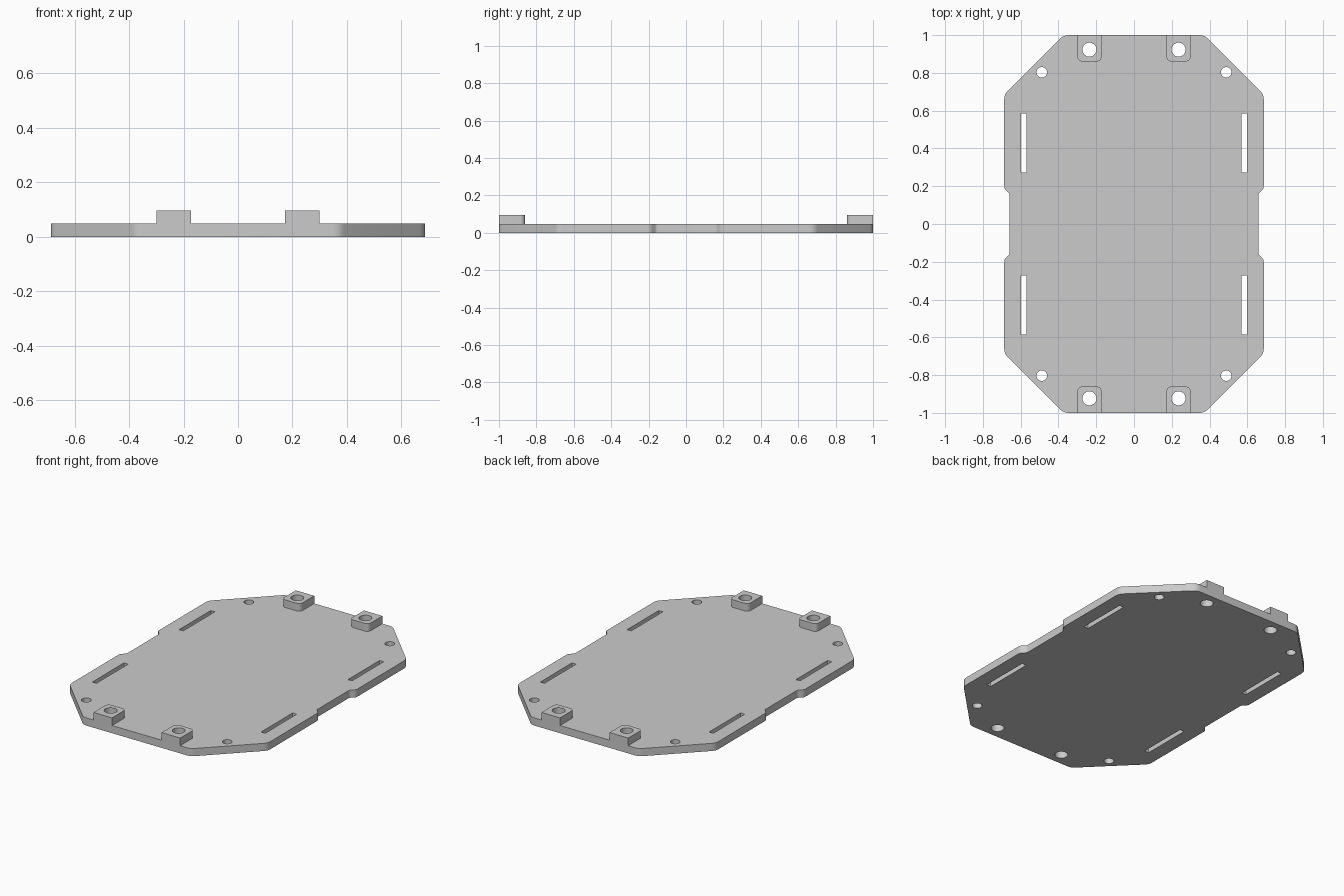
import bpy, bmesh, math
from mathutils import Vector

if "Cube" in bpy.data.objects:
    bpy.data.objects.remove(bpy.data.objects["Cube"], do_unlink=True)

THICK, PAD_TOP = 0.048, 0.096
COLOUR = (0.6, 0.6, 0.6, 1)

grey = bpy.data.materials.new("plain grey")
grey.use_nodes = True
grey.diffuse_color = COLOUR
grey.node_tree.nodes["Principled BSDF"].inputs["Base Color"].default_value = COLOUR


def fillet(corners, steps=6):
    """Round each (x, y, radius) corner of a closed outline."""
    out = []
    for i, (x, y, r) in enumerate(corners):
        p = Vector((x, y))
        if r == 0:
            out.append(p)
            continue
        a = (Vector(corners[i - 1][:2]) - p).normalized()
        b = (Vector(corners[(i + 1) % len(corners)][:2]) - p).normalized()
        half = a.angle(b) / 2
        centre = p + (a + b).normalized() * (r / math.sin(half))
        start = p + a * (r / math.tan(half)) - centre
        end = p + b * (r / math.tan(half)) - centre
        for k in range(steps + 1):
            out.append(centre + start.lerp(end, k / steps).normalized() * r)
    return out


def prism(name, outline, z0, z1):
    """Extrude a flat outline into a closed solid."""
    bm = bmesh.new()
    face = bm.faces.new([bm.verts.new((p[0], p[1], z0)) for p in outline])
    moved = bmesh.ops.extrude_face_region(bm, geom=[face], use_keep_orig=True)["geom"]
    verts = [v for v in moved if isinstance(v, bmesh.types.BMVert)]
    bmesh.ops.translate(bm, verts=verts, vec=(0, 0, z1 - z0))
    bmesh.ops.recalc_face_normals(bm, faces=bm.faces)
    mesh = bpy.data.meshes.new(name)
    bm.to_mesh(mesh)
    bm.free()
    mesh.materials.append(grey)
    obj = bpy.data.objects.new(name, mesh)
    bpy.context.collection.objects.link(obj)
    return obj


def circle(x, y, r, n=32):
    return [(x + r * math.cos(math.tau * k / n), y + r * math.sin(math.tau * k / n)) for k in range(n)]


def combine(body, tool, operation):
    """Merge or cut a solid into the body and discard the tool."""
    mod = body.modifiers.new("join", "BOOLEAN")
    mod.operation, mod.solver, mod.object = operation, "EXACT", tool
    bpy.context.view_layer.objects.active = body
    bpy.ops.object.modifier_apply(modifier=mod.name)
    bpy.data.objects.remove(tool, do_unlink=True)


# Plate: one quarter of the outline, mirrored around
quarter = [(0.658, 0.16, 0.02), (0.687, 0.189, 0.03), (0.687, 0.685, 0.06), (0.372, 1.0, 0.06)]
right_half = [(x, -y, r) for x, y, r in reversed(quarter)] + quarter
left_half = [(-x, -y, r) for x, y, r in right_half]
plate = prism("mounting_plate", fillet(right_half + left_half), 0, THICK)

quadrants = [(sx, sy) for sx in (-1, 1) for sy in (-1, 1)]

# Raised pads flush with the end edges, inner corners rounded
for sx, sy in quadrants:
    pad = [(0.172, 1, 0), (0.172, 0.861, 0.025), (0.3, 0.861, 0.025), (0.3, 1, 0)]
    pad = [(x * sx, y * sy, r) for x, y, r in pad]
    combine(plate, prism("raised_pad", fillet(pad), THICK / 2, PAD_TOP), "UNION")

# Bolt holes, corner holes and strap slots
for sx, sy in quadrants:
    slot = [(x * sx, y * sy) for x, y in ((0.57, 0.273), (0.599, 0.273), (0.599, 0.586), (0.57, 0.586))]
    cuts = [circle(0.236 * sx, 0.923 * sy, 0.037), circle(0.488 * sx, 0.803 * sy, 0.028), slot]
    for outline in cuts:
        combine(plate, prism("cutter", outline, -0.1, 0.2), "DIFFERENCE")

# Smooth the rounded walls, keep the edges sharp
bpy.ops.object.select_all(action="DESELECT")
plate.select_set(True)
bpy.context.view_layer.objects.active = plate
bpy.ops.object.shade_smooth_by_angle(angle=math.radians(30))
